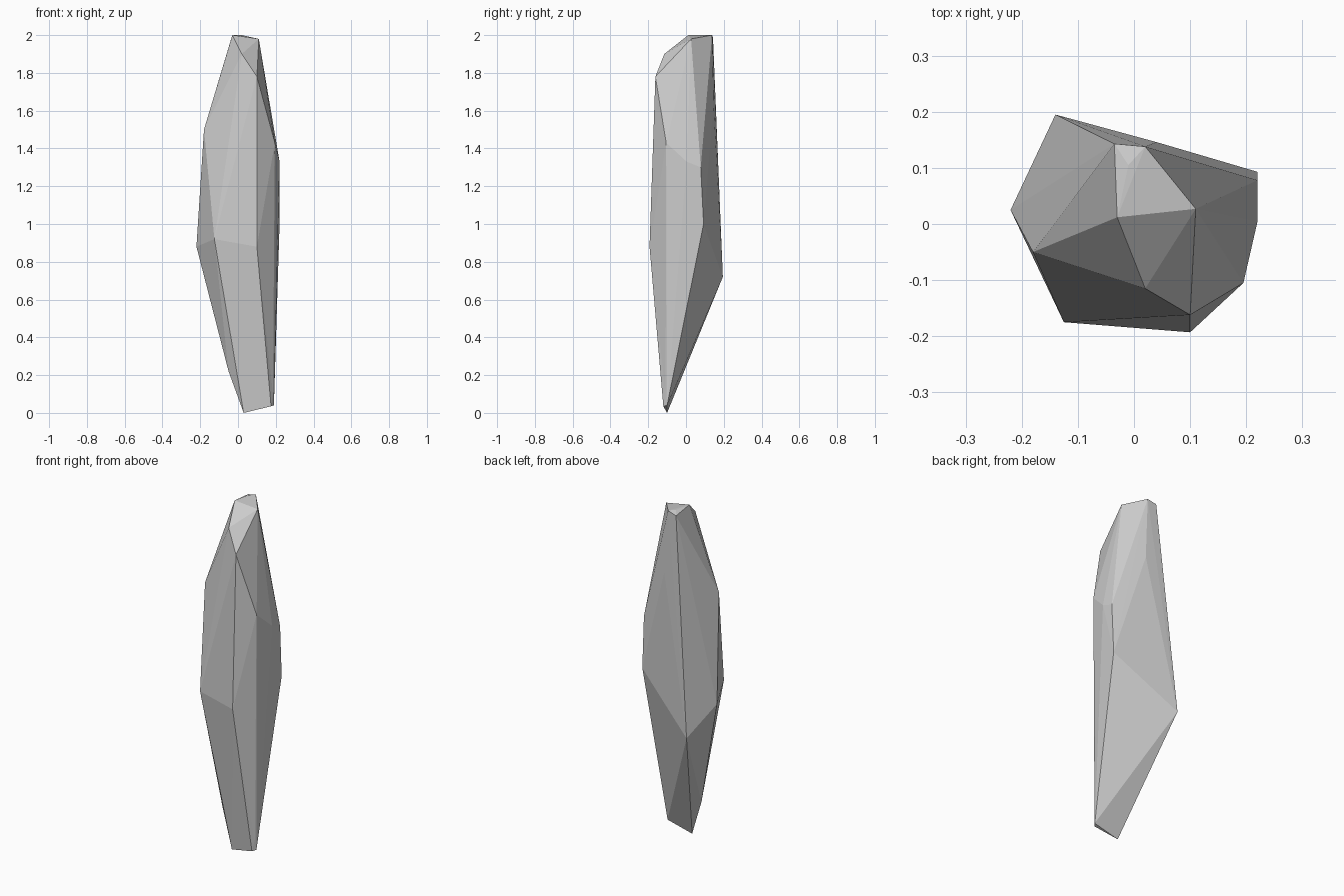
import bpy, bmesh

if "Cube" in bpy.data.objects:
    bpy.data.objects.remove(bpy.data.objects["Cube"])

# Corner points of the shard, grouped by tier from crown to foot
CROWN = [(-.03, .012, 2), (-.01, .105, 2), (-.035, .143, 1.985), (.02, -.115, 1.9)]
NOTCH = [(.11, .027, 1.98), (.02, .138, 2), (.04, .146, 1.63), (.22, .078, 1.3), (.22, .004, 1.33)]
SHOULDER = [(.10, -.162, 1.78), (-.18, -.05, 1.5), (.195, -.105, 1.43)]
WAIST = [(.22, .093, 1.0), (-.125, -.175, .92), (.10, -.193, .88), (-.22, .025, .88), (-.14, .195, .72)]
FOOT = [(-.05, -.073, .22), (.055, -.06, .145), (.19, -.09, .11), (.185, -.108, .1),
        (.19, -.1, .04), (.03, -.1, 0)]
TOE = (.175, -.104, .035)

bm = bmesh.new()
add = lambda pts: [bm.verts.new(p) for p in pts]
add(CROWN + SHOULDER + WAIST + FOOT)
top, back, rib, low, lip = notch = add(NOTCH)
toe = bm.verts.new(TOE)

# Faceted body
bmesh.ops.convex_hull(bm, input=bm.verts[:], use_existing_faces=False)

# Shallow notch on the back right: refold the facets between its corners
old = [f for f in bm.faces if all(v in notch for v in f.verts)]
area_ok = len(old) == 3
if area_ok:
    bmesh.ops.delete(bm, geom=old, context='FACES_ONLY')
    for tri in ((top, back, rib), (top, rib, lip), (lip, rib, low)):
        bm.faces.new(tri)

# Toe kicks slightly forward
toe.co.y = -.12

bmesh.ops.delete(bm, geom=[v for v in bm.verts if not v.link_faces], context='VERTS')
bmesh.ops.recalc_face_normals(bm, faces=bm.faces[:])
mesh = bpy.data.meshes.new("rock_shard")
bm.to_mesh(mesh)
bm.free()
bpy.context.collection.objects.link(bpy.data.objects.new("rock_shard", mesh))
